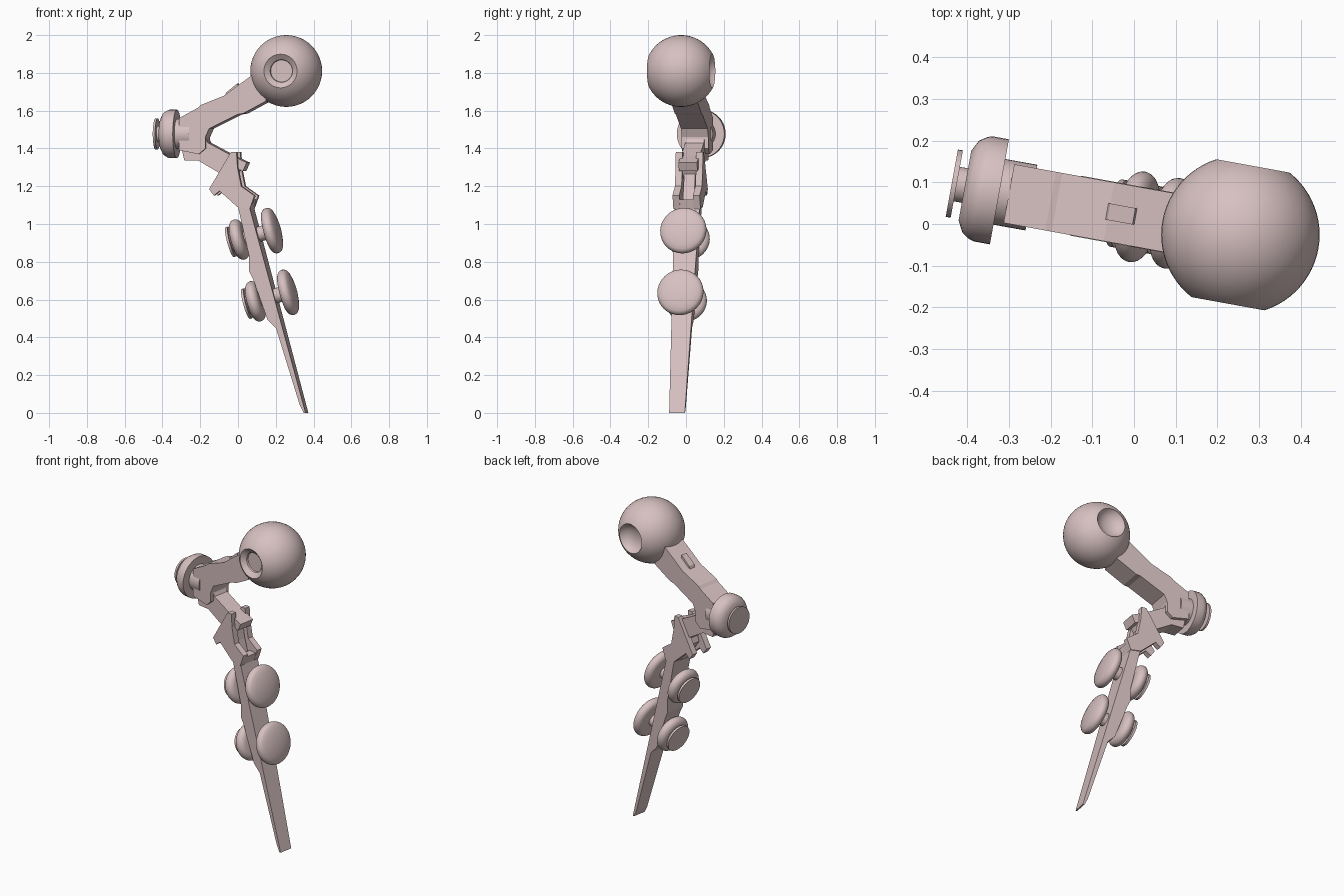
import bpy, bmesh, math
from mathutils import Matrix, Vector

if "Cube" in bpy.data.objects:
    bpy.data.objects.remove(bpy.data.objects["Cube"], do_unlink=True)

mat = bpy.data.materials.new("dusty pink")
mat.use_nodes = True
COLOR = (0.68, 0.53, 0.53, 1)
mat.diffuse_color = COLOR
mat.node_tree.nodes["Principled BSDF"].inputs["Base Color"].default_value = COLOR

# The whole leg lies in one upright plane, turned slightly about z
TURN = math.radians(10.3)
FRAME = Matrix.Translation((0, 0.0185, 0)) @ Matrix.Rotation(-TURN, 4, "Z")


def finish(name, bm, matrix, smooth):
    bmesh.ops.transform(bm, matrix=FRAME @ matrix, verts=bm.verts)
    bmesh.ops.recalc_face_normals(bm, faces=bm.faces)
    mesh = bpy.data.meshes.new(name)
    bm.to_mesh(mesh)
    bm.free()
    mesh.materials.append(mat)
    ob = bpy.data.objects.new(name, mesh)
    bpy.context.collection.objects.link(ob)
    if smooth:
        bpy.ops.object.select_all(action="DESELECT")
        ob.select_set(True)
        bpy.context.view_layer.objects.active = ob
        bpy.ops.object.shade_smooth_by_angle(angle=math.radians(32))
    return ob


def prism(name, outline, half, center=0):
    """Side outline extruded across the leg; half is a width or a rule of height."""
    width = half if callable(half) else lambda z: half
    bm = bmesh.new()
    sides = []
    for s in (-1, 1):
        sides.append([bm.verts.new((x / math.cos(TURN), center + s * width(z), z))
                      for x, z in outline])
        bm.faces.new(sides[-1])
    n = len(outline)
    for i in range(n):
        j = (i + 1) % n
        bm.faces.new((sides[0][i], sides[0][j], sides[1][j], sides[1][i]))
    return finish(name, bm, Matrix(), False)


def lathe(name, profile, origin, axis, steps=40):
    """Turned part: (radius, distance) profile spun round an axis."""
    bm = bmesh.new()
    verts = [bm.verts.new((r, 0, t)) for r, t in profile]
    edges = [bm.edges.new(pair) for pair in zip(verts, verts[1:])]
    bmesh.ops.spin(bm, geom=verts + edges, cent=(0, 0, 0), axis=(0, 0, 1),
                   angle=2 * math.pi, steps=steps)
    bmesh.ops.remove_doubles(bm, verts=bm.verts, dist=0.0005)
    turn = Vector(axis).to_track_quat("Z", "Y").to_matrix().to_4x4()
    return finish(name, bm, Matrix.Translation(origin) @ turn, True)


def arc(r0, t0, rr, rt, a, b, n=14):
    """Elliptic arc of profile points, angles in degrees from -t to +t."""
    angles = [math.radians(a + (b - a) * i / n) for i in range(n + 1)]
    return [(r0 + rr * math.cos(q), t0 + rt * math.sin(q)) for q in angles]


# Hip ball with a stepped dish in front and a hollow behind
R = 0.19
ball = [(0, -0.135), (0.058, -0.135), (0.06, -0.145), (0.089, -0.168)]
ball += arc(0, 0, R, R, -62, 62, 24)
ball += [(0.08, 0.15), (0.06, 0.133), (0.03, 0.122), (0, 0.12)]
lathe("hip_ball", ball, (0.259, 0.002, 1.81), (0, 1, 0), 48)

# Upper arm
prism("upper_arm", [(0.16, 1.82), (0.09, 1.79), (0, 1.725), (-0.06, 1.68),
                    (-0.185, 1.63), (-0.2, 1.615), (-0.3, 1.56), (-0.3, 1.39),
                    (-0.195, 1.37), (-0.16, 1.4), (-0.16, 1.46), (-0.14, 1.505),
                    (0.01, 1.58), (0.04, 1.585), (0.16, 1.65)], 0.0715)
prism("arm_top_tab", [(-0.07, 1.66), (-0.06, 1.695), (0, 1.745), (0.01, 1.7)], 0.02)

# Knee cap with its end plate
cap = [(0, -0.04), (0.128, -0.04), (0.128, 0.0)]
cap += [(0.124, 0.012), (0.112, 0.03), (0.085, 0.044), (0.042, 0.044),
        (0.042, 0.064), (0.082, 0.064), (0.082, 0.076), (0, 0.076)]
lathe("knee_cap", cap, (-0.368, 0, 1.477), (-1, 0, 0))
lathe("knee_hub", [(0, -0.05), (0.08, -0.05), (0.08, 0.05), (0, 0.05)],
      (-0.3, 0, 1.477), (1, 0, 0))

# Link from the knee down into the fork
prism("knee_link", [(-0.29, 1.4), (-0.275, 1.335), (-0.2, 1.335), (-0.09, 1.27),
                    (-0.06, 1.23), (-0.01, 1.25), (0.01, 1.29), (0.035, 1.28),
                    (0.055, 1.325), (-0.02, 1.36), (-0.15, 1.43), (-0.17, 1.47)], 0.05)
prism("fork_tongue", [(-0.05, 1.33), (-0.09, 1.22), (0, 1.09), (0.04, 1.1),
                      (0.01, 1.2), (-0.01, 1.3)], 0.03)

# Fork cheeks at the top of the blade
for side, s in (("front", -1), ("back", 1)):
    prism("fork_cheek_" + side,
          [(-0.025, 1.38), (-0.14, 1.185), (-0.115, 1.15), (-0.085, 1.175),
           (0.01, 1.09), (0.075, 1.08), (0.1, 1.15), (0.03, 1.2), (0.01, 1.3),
           (0.005, 1.38)], 0.018, s * 0.055)


# Tapered shin blade
def blade_half(z):
    return 0.042 + 0.024 * z


prism("shin_blade", [(0.355, 0), (0.335, 0.04), (0.21, 0.45), (0.165, 0.495),
                     (0.09, 0.71), (0.07, 0.75), (0.07, 0.83), (0.01, 1.1),
                     (0.04, 1.13), (0.09, 1.13), (0.075, 1.08), (0.365, 0)], blade_half)

# Two sets of rollers through the blade: dome disc, neck, rounded knob, end plate
roller = [(0, -0.235), (0.082, -0.235), (0.082, -0.222), (0.06, -0.222), (0.06, -0.21)]
roller += arc(0.07, -0.182, 0.04, 0.033, -80, 80)
roller += [(0.04, -0.149), (0.04, -0.03)]
roller += arc(0.09, 0, 0.034, 0.03, -85, 60, 10)
roller += [(0.085, 0.033), (0.05, 0.04), (0, 0.043)]
for name, x, z in (("upper_roller", 0.18, 0.965), ("lower_roller", 0.265, 0.638)):
    lathe(name, roller, (x / math.cos(TURN), 0, z), (0.966, 0, 0.26))
